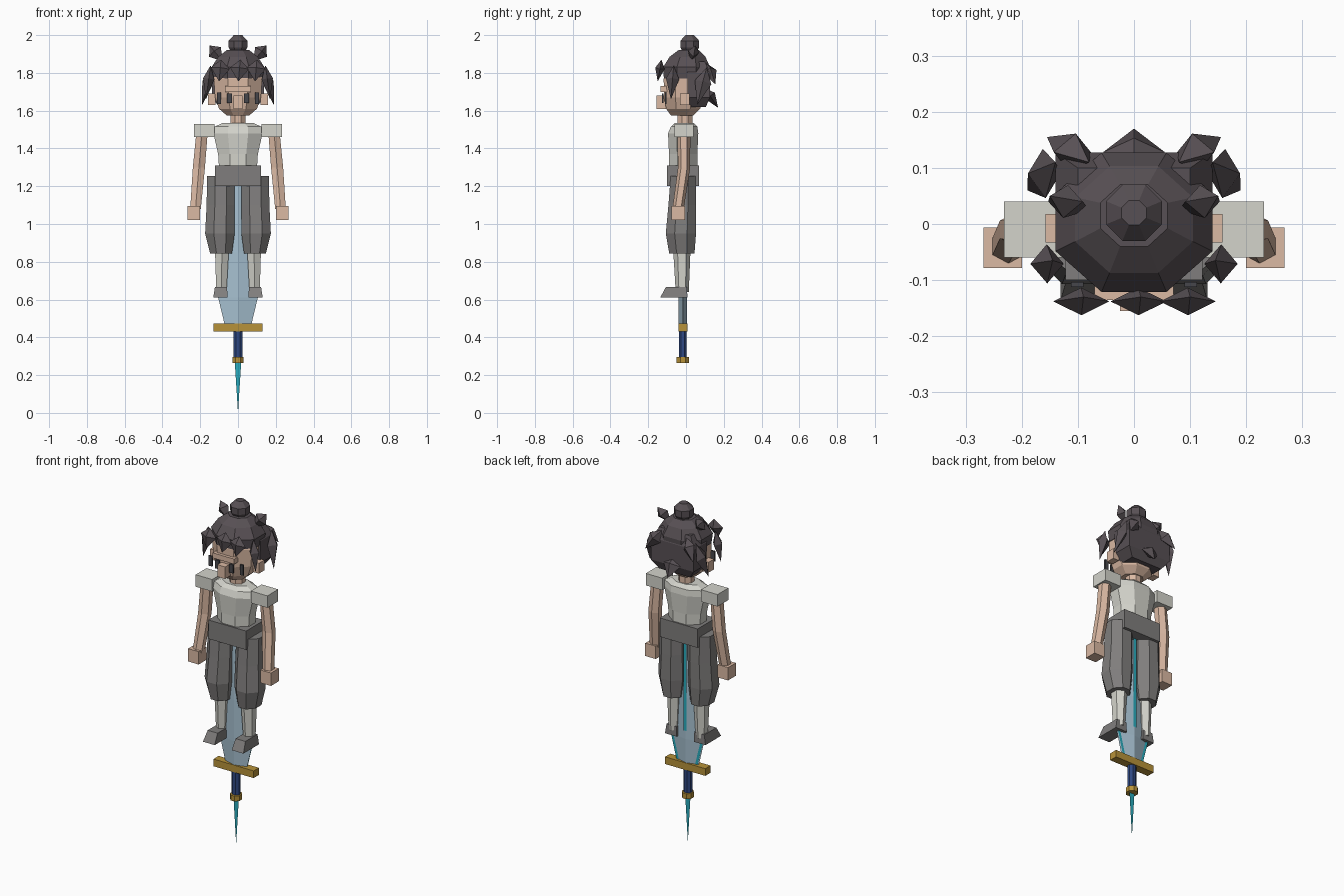
import bpy
from math import cos, sin, pi
from mathutils import Vector

cube = bpy.data.objects.get("Cube")
if cube:
    bpy.data.objects.remove(cube, do_unlink=True)


def material(name, *rgb):
    colour = [(c / 255) ** 2.2 for c in rgb] + [1]
    m = bpy.data.materials.new(name)
    m.use_nodes = True
    m.diffuse_color = colour
    m.node_tree.nodes["Principled BSDF"].inputs["Base Color"].default_value = colour
    return m


SKIN = material("skin", 218, 184, 162)
HAIR = material("dark hair", 88, 81, 85)
CLOTH = material("pale cloth", 210, 210, 202)
PANTS = material("grey cloth", 127, 125, 124)
STEEL = material("pale blue steel", 164, 190, 206)
CYAN = material("cyan glow", 45, 170, 188)
GOLD = material("gold", 182, 145, 60)
GRIP = material("blue grip", 50, 74, 130)
EYES = material("eye grey", 72, 72, 76)


def build(name, verts, faces, mat):
    mesh = bpy.data.meshes.new(name)
    mesh.from_pydata(verts, [], faces)
    mesh.materials.append(mat)
    obj = bpy.data.objects.new(name, mesh)
    bpy.context.collection.objects.link(obj)
    return obj


def loft(name, rings, mat, n=8, turn=0.5):
    """Stack of n-sided rings (x, y, z, half width, half depth), bottom first."""
    grow = 1 / cos(pi / n) if turn else 1
    verts = []
    for x, y, z, rx, ry in rings:
        for i in range(n):
            a = 2 * pi * (i + turn) / n
            verts.append((x + rx * grow * cos(a), y + ry * grow * sin(a), z))
    last = len(verts) - n
    faces = [tuple(reversed(range(n))), tuple(range(last, last + n))]
    for s in range(0, last, n):
        for i in range(n):
            j = (i + 1) % n
            faces.append((s + i, s + j, s + n + j, s + n + i))
    return build(name, verts, faces, mat)


def box(name, x0, x1, y0, y1, z0, z1, mat):
    x, y, rx, ry = (x0 + x1) / 2, (y0 + y1) / 2, abs(x1 - x0) / 2, (y1 - y0) / 2
    return loft(name, [(x, y, z0, rx, ry), (x, y, z1, rx, ry)], mat, 4)


def tuft(name, a, b, wide, deep, at=0.4):
    """Four-sided lock of hair pointed at both ends."""
    a, b = Vector(a), Vector(b)
    d = (b - a).normalized()
    u = d.cross(Vector((0, 1, 0))).normalized()
    w = d.cross(u)
    m = a.lerp(b, at)
    verts = [a, b, m + u * wide, m + w * deep, m - u * wide, m - w * deep]
    faces = []
    for i in range(4):
        p, q = 2 + i, 2 + (i + 1) % 4
        faces += [(0, q, p), (1, p, q)]
    return build(name, verts, faces, HAIR)


def plate(name, points, y, mat):
    return build(name, [(x, y, z) for x, z in points], [tuple(range(len(points)))], mat)


# Torso and belt
loft("shirt", [(0, -.015, 1.29, .10, .075), (0, -.015, 1.37, .105, .075),
               (0, -.015, 1.48, .13, .08), (0, -.01, 1.515, .125, .07),
               (0, -.01, 1.535, .08, .05)], CLOTH)
box("belt", -.122, .122, -.10, .068, 1.2, 1.31, PANTS)

# Neck, head and face
loft("neck", [(0, -.005, 1.5, .04, .04), (0, -.005, 1.62, .04, .04)], SKIN)
loft("head", [(0, -.02, 1.575, .06, .06), (0, -.015, 1.61, .10, .09),
              (0, -.012, 1.67, .122, .105), (0, -.01, 1.77, .128, .108),
              (0, 0, 1.84, .11, .10)], SKIN)
box("brow", -.07, .07, -.135, -.10, 1.70, 1.73, SKIN)
box("nose", -.025, .025, -.155, -.10, 1.61, 1.68, SKIN)

# Hair cap, back hair and top bun
loft("hair_cap", [(0, .003, 1.77, .132, .12), (0, .003, 1.83, .14, .124),
                  (0, .008, 1.885, .105, .095), (0, .015, 1.92, .06, .055)], HAIR)
loft("back_hair", [(0, .06, 1.62, .10, .045), (0, .067, 1.67, .138, .06),
                   (0, .067, 1.80, .14, .06), (0, .05, 1.86, .10, .05)], HAIR, 4)
loft("top_bun", [(0, .02, 1.90, .03, .03), (0, .02, 1.935, .05, .05),
                 (0, .02, 1.97, .05, .05), (0, .02, 2.0, .022, .022)], HAIR)
tuft("nape_tuft", (0, .10, 1.72), (0, .17, 1.615), .055, .03)
for i, x in enumerate((-.09, .012, .10)):
    tuft(f"fringe_{i + 1}", (x, -.13, 1.87), (x - .01, -.15, 1.755), .05, .025)

# Parts repeated on both sides
for side, s in (("left", 1), ("right", -1)):
    # Face details
    box(f"{side}_ear", s * .12, s * .158, -.033, .018, 1.63, 1.69, SKIN)
    box(f"{side}_inner_eye", s * .033, s * .058, -.128, -.119, 1.64, 1.69, EYES)
    box(f"{side}_outer_eye", s * .09, s * .112, -.112, -.103, 1.635, 1.695, EYES)

    # Locks of hair
    tuft(f"{side}_crown_tuft", (s * .08, .025, 1.86), (s * .15, .05, 1.945), .04, .03, .6)
    tuft(f"{side}_back_tuft", (s * .08, .11, 1.85), (s * .155, .155, 1.74), .04, .035)
    tuft(f"{side}_side_tuft", (s * .14, .11, 1.83), (s * .19, .06, 1.63), .03, .045)
    tuft(f"{side}_temple_lock", (s * .145, -.065, 1.84), (s * .17, -.08, 1.66), .03, .035)

    # Sleeve, arm and hand
    box(f"{side}_sleeve", s * .125, s * .232, -.06, .04, 1.46, 1.53, CLOTH)
    loft(f"{side}_arm", [(s * .225, -.042, 1.08, .028, .026),
                         (s * .207, -.01, 1.30, .032, .028),
                         (s * .19, -.012, 1.49, .03, .03)], SKIN, 6)
    box(f"{side}_hand", s * .2, s * .268, -.078, -.006, 1.02, 1.095, SKIN)

    # Trouser leg, shin and shoe
    loft(f"{side}_trouser", [(s * .09, -.022, .845, .058, .067),
                             (s * .096, -.027, .95, .078, .08),
                             (s * .092, -.02, 1.10, .074, .073),
                             (s * .092, -.015, 1.255, .072, .066)], PANTS)
    loft(f"{side}_shin", [(s * .088, -.02, .64, .027, .03),
                          (s * .085, -.022, .87, .037, .04)], CLOTH, 6)
    loft(f"{side}_shoe", [(s * .093, -.065, .61, .038, .072),
                          (s * .09, -.05, .667, .032, .056)], PANTS, 4)

    # Glowing edge on the back of the blade
    plate(f"{side}_blade_edge", [(s * .068, .47), (s * .103, .61), (s * .098, .70),
                                 (s * .082, .70), (s * .087, .61), (s * .052, .47)],
          -.009, CYAN)

# Sword standing point-up behind the legs
SY = -.017
loft("blade", [(0, SY, .465, .07, .022), (0, SY, .61, .105, .022),
               (0, SY, .85, .09, .02), (0, SY, 1.22, .015, .012)], STEEL, 4, 0)
plate("blade_centre", [(-.009, .66), (.009, .66), (.009, 1.2), (-.009, 1.2)], .008, CYAN)
box("guard", -.13, .13, SY - .024, SY + .024, .43, .472, GOLD)
loft("grip", [(0, SY, .29, .023, .02), (0, SY, .435, .023, .02)], GRIP)
loft("pommel", [(0, SY, .265, .03, .032), (0, SY, .296, .03, .032)], GOLD)
plate("lower_spike", [(-.017, .268), (0, 0), (.017, .268)], SY, CYAN)
